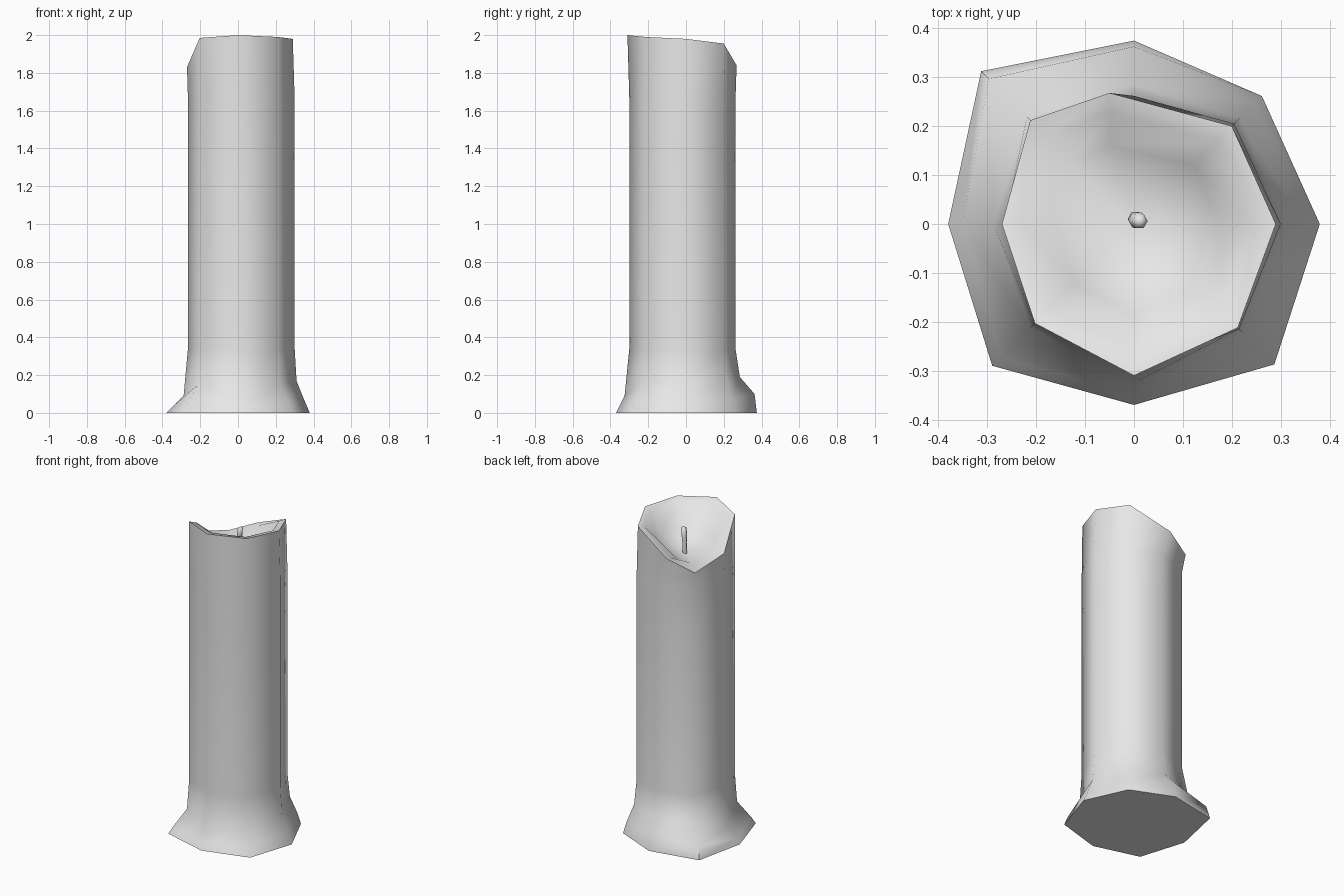
import bpy
import bmesh
import math
from mathutils import Vector

cube = bpy.data.objects.get("Cube")
if cube:
    bpy.data.objects.remove(cube, do_unlink=True)

SIDES = 8


def make_material(name, colour):
    material = bpy.data.materials.new(name)
    material.use_nodes = True
    material.diffuse_color = colour
    for node in material.node_tree.nodes:
        if node.type == 'BSDF_PRINCIPLED':
            node.inputs["Base Color"].default_value = colour
    return material


def make_ring(bm, radii, heights, centre=(0, 0)):
    """Ring of vertices, counter-clockwise from +x; heights is one value or one per side."""
    count = len(radii)
    if not isinstance(heights, (list, tuple)):
        heights = [heights] * count
    ring = []
    for index, (radius, height) in enumerate(zip(radii, heights)):
        angle = math.tau * index / count
        ring.append(bm.verts.new((centre[0] + radius * math.cos(angle),
                                  centre[1] + radius * math.sin(angle), height)))
    return ring


def bridge(bm, lower, upper):
    count = len(lower)
    for index in range(count):
        following = (index + 1) % count
        bm.faces.new((lower[index], lower[following], upper[following], upper[index]))


def fan(bm, ring, tip):
    centre = bm.verts.new(tip)
    for index in range(len(ring)):
        bm.faces.new((ring[index], ring[(index + 1) % len(ring)], centre))


def finish(bm, name, material, sharp_angle):
    bmesh.ops.recalc_face_normals(bm, faces=bm.faces)
    mesh = bpy.data.meshes.new(name)
    bm.to_mesh(mesh)
    bm.free()
    mesh.materials.append(material)
    obj = bpy.data.objects.new(name, mesh)
    bpy.context.collection.objects.link(obj)
    bpy.ops.object.select_all(action='DESELECT')
    obj.select_set(True)
    bpy.context.view_layer.objects.active = obj
    bpy.ops.object.shade_smooth_by_angle(angle=math.radians(sharp_angle))
    return obj


wax = make_material("grey wax", (0.8, 0.8, 0.8, 1))

# Candle body: melted foot, straight shaft, uneven rim with a notch at the back right
bm = bmesh.new()
foot_radii = [.38, .37, .375, .442, .38, .41, .37, .406]
lip_radii = [.35, .35, .363, .42, .35, .385, .35, .385]
lip_heights = [.07, .07, .1, .08, .03, .04, .04, .05]
ankle_radii = [.31, .305, .285, .31, .288, .3, .325, .315]
ankle_heights = [.17, .18, .19, .18, .09, .15, .09, .15]
shaft_radii = [.3, .29, .262, .28, .265, .287, .3, .304]
rim_radii = [.29, .283, .268, .3, .27, .287, .31, .3]
rim_heights = [1.98, 1.955, 1.84, 1.77, 1.83, 1.985, 2, 1.99]

foot = make_ring(bm, foot_radii, 0)
rings = [foot,
         make_ring(bm, lip_radii, lip_heights),
         make_ring(bm, ankle_radii, ankle_heights),
         make_ring(bm, shaft_radii, .34),
         make_ring(bm, shaft_radii, 1.4),
         make_ring(bm, shaft_radii, 1.66),
         make_ring(bm, rim_radii, rim_heights)]

# Melted bowl inside the rim
rings.append(make_ring(bm, [r * .85 for r in rim_radii],
                       [h - .01 for h in rim_heights]))
rings.append(make_ring(bm, [r * .6 for r in rim_radii],
                       [1.78 + (h - 1.77) * .25 for h in rim_heights]))

# The back rim corner is pulled towards the notch
for ring in rings[-3:]:
    ring[2].co.x -= .05
for lower, upper in zip(rings, rings[1:]):
    bridge(bm, lower, upper)
fan(bm, rings[-1], (0, 0, 1.76))
bm.faces.new(list(reversed(foot)))
finish(bm, "candle_body", wax, 60)

# Wick: a short, slightly bent stub
bm = bmesh.new()
path = [Vector((.005, .005, 1.74)), Vector((.002, .012, 1.83)),
        Vector((.006, .008, 1.88)), Vector((.012, .006, 1.92))]
widths = [.016, .014, .018, .016]
wick_rings = [make_ring(bm, [width] * 6, point.z, point.xy)
              for point, width in zip(path, widths)]
for lower, upper in zip(wick_rings, wick_rings[1:]):
    bridge(bm, lower, upper)
fan(bm, wick_rings[-1], path[-1] + Vector((.002, 0, .012)))
bm.faces.new(list(reversed(wick_rings[0])))
finish(bm, "wick", wax, 60)
